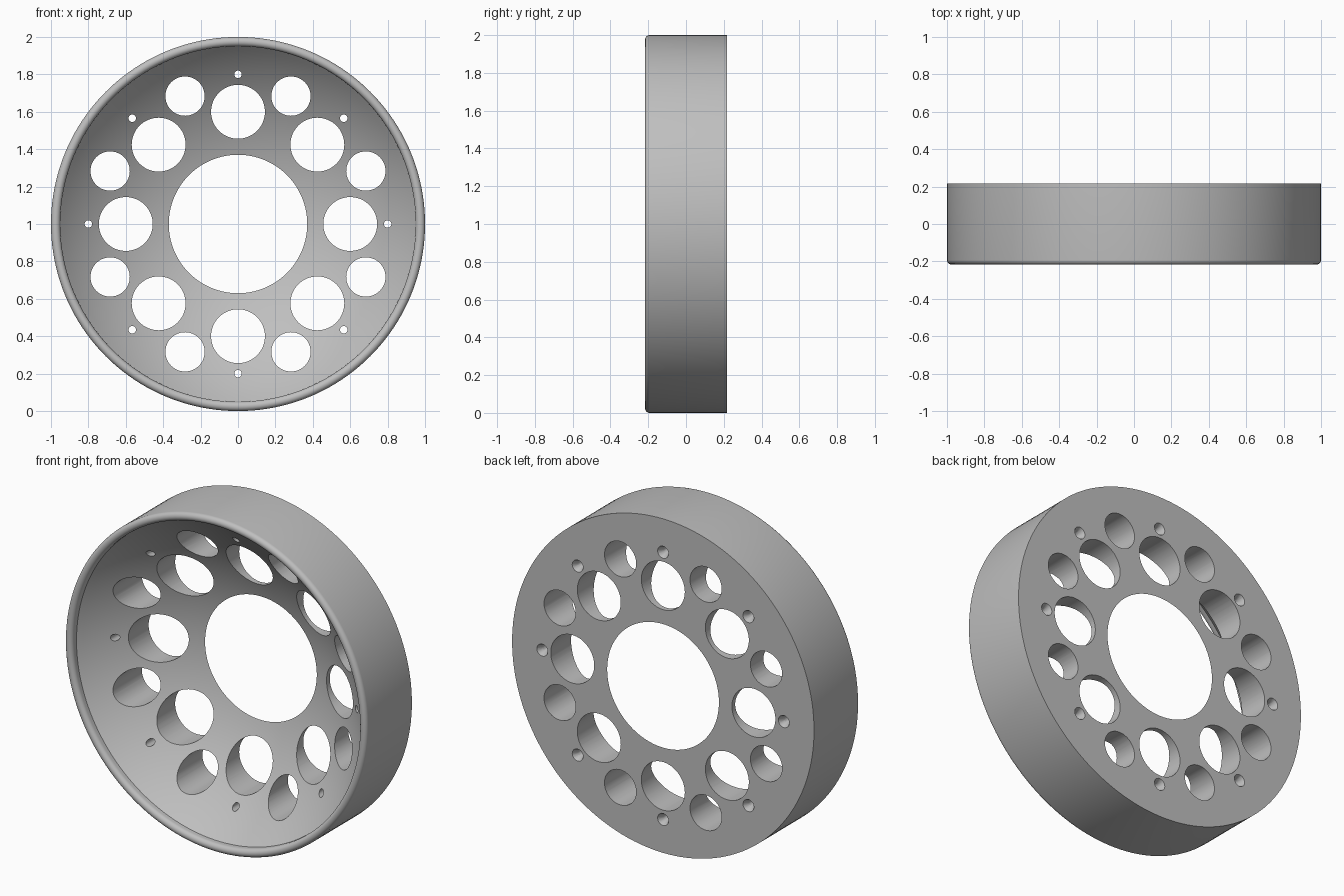
import bpy, bmesh, math
from mathutils import Matrix, Vector

cube = bpy.data.objects.get("Cube")
if cube:
    bpy.data.objects.remove(cube, do_unlink=True)

HALF = 0.217          # half the depth of the ring
BORE = 0.37           # radius of the central opening
RIM = 0.025           # radius of the rounded front lip
BOWL = 1.237          # radius of the spherical hollow
STEPS = 24

grey = bpy.data.materials.new("plain grey")
grey.use_nodes = True
colour = (0.52, 0.52, 0.52, 1)
grey.diffuse_color = colour
grey.node_tree.nodes["Principled BSDF"].inputs["Base Color"].default_value = colour


def make_object(name, bm):
    bmesh.ops.recalc_face_normals(bm, faces=bm.faces)
    mesh = bpy.data.meshes.new(name)
    bm.to_mesh(mesh)
    bm.free()
    mesh.materials.append(grey)
    obj = bpy.data.objects.new(name, mesh)
    bpy.context.collection.objects.link(obj)
    return obj


def ring_of_cutters(name, specs):
    """Eight cutters per spec: distance, start angle, front radius, back radius, y range."""
    bm = bmesh.new()
    for dist, start, r_front, r_back, y0, y1, sides in specs:
        for i in range(8):
            a = math.radians(start + 45 * i)
            place = Matrix.Translation(
                (dist * math.cos(a), (y0 + y1) / 2, 1 + dist * math.sin(a)))
            bmesh.ops.create_cone(
                bm, cap_ends=True, segments=sides, radius1=r_front, radius2=r_back,
                depth=y1 - y0, matrix=place @ Matrix.Rotation(-math.pi / 2, 4, 'X'))
    obj = make_object(name, bm)
    obj.hide_render = True
    return obj


# Dished ring profile: spherical hollow, rounded lip, straight outer wall
centre_y = HALF - math.sqrt(BOWL ** 2 - BORE ** 2)
profile = []
for i in range(STEPS + 1):
    r = BORE + (1 - 2 * RIM - BORE) * i / STEPS
    profile.append((r, centre_y + math.sqrt(BOWL ** 2 - r * r)))
for i in range(13):
    a = math.pi * (1 - i / 12)
    profile.append((1 - RIM + RIM * math.cos(a), -HALF + RIM - RIM * math.sin(a)))
profile.append((1, HALF))

# Revolve the profile round the y axis
bm = bmesh.new()
verts = [bm.verts.new((r, y, 1)) for r, y in profile]
edges = [bm.edges.new((verts[i], verts[(i + 1) % len(verts)])) for i in range(len(verts))]
bmesh.ops.spin(bm, geom=verts + edges, cent=Vector((0, 0, 1)), axis=Vector((0, 1, 0)),
               angle=2 * math.pi, steps=160, use_merge=False)
bmesh.ops.remove_doubles(bm, verts=bm.verts, dist=0.00005)
ring = make_object("dished_ring", bm)

# Large holes, small holes and screw holes, then countersinks on the back
cutters = [
    ring_of_cutters("hole_cutter", [
        (0.6, 0, 0.144, 0.144, -0.5, 0.5, 64),
        (0.74, 22.5, 0.105, 0.105, -0.5, 0.5, 48),
        (0.8, 0, 0.02, 0.02, -0.5, 0.5, 24)]),
    ring_of_cutters("countersink_cutter", [
        (0.8, 0, 0.019, 0.041, HALF - 0.035, HALF + 0.01, 24)]),
]

bpy.context.view_layer.objects.active = ring
for cutter in cutters:
    mod = ring.modifiers.new(cutter.name, 'BOOLEAN')
    mod.operation = 'DIFFERENCE'
    mod.solver = 'EXACT'
    mod.object = cutter
    bpy.ops.object.modifier_apply(modifier=mod.name)
    bpy.data.objects.remove(cutter, do_unlink=True)

bpy.ops.object.select_all(action='DESELECT')
ring.select_set(True)
bpy.ops.object.shade_smooth_by_angle(angle=math.radians(30))
